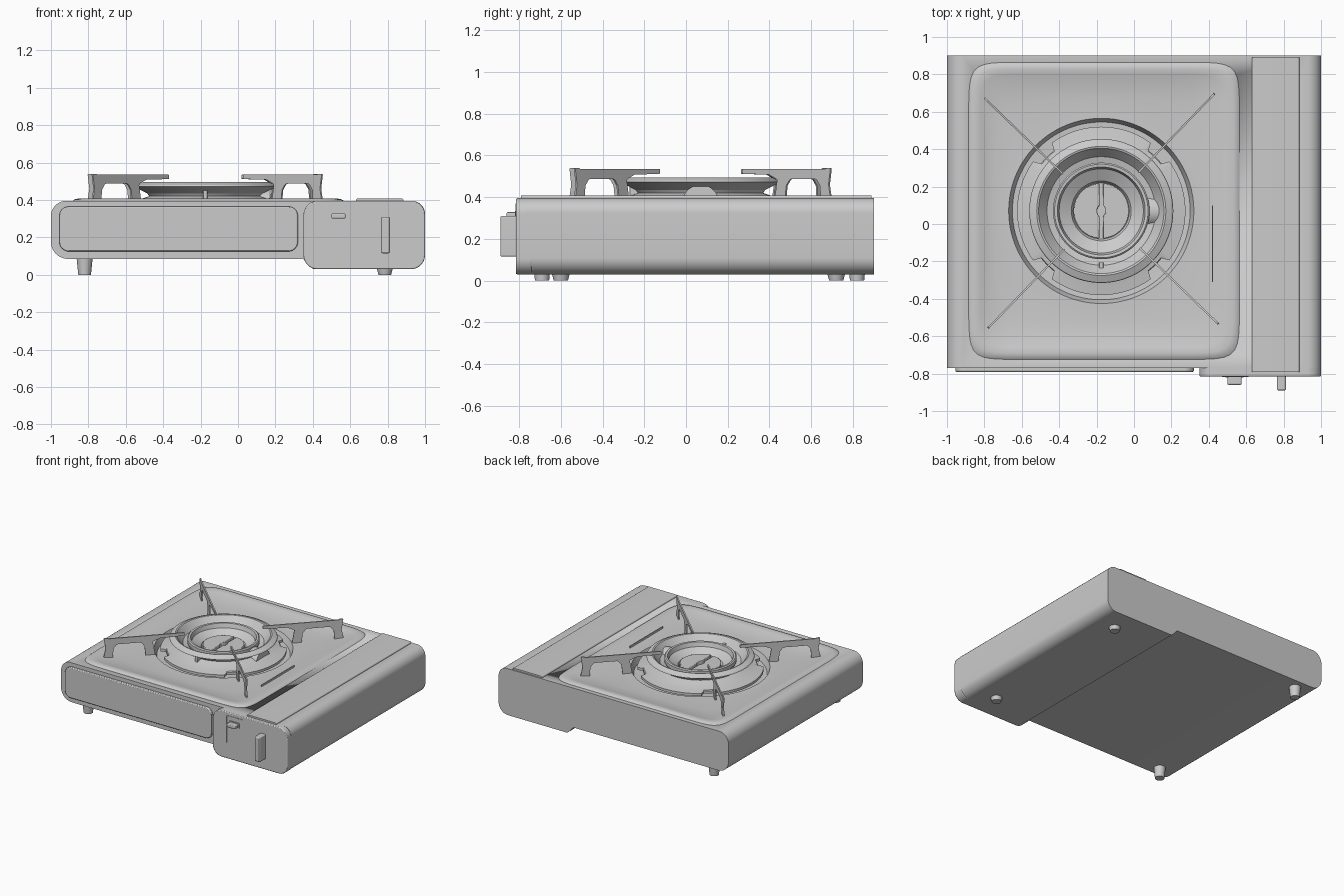
import bpy, bmesh, math
from mathutils import Vector

if "Cube" in bpy.data.objects:
    bpy.data.objects.remove(bpy.data.objects["Cube"])

BX, BY = -0.175, 0.07          # burner centre


def finish(name, bm, angle=30, bevel=0):
    me = bpy.data.meshes.new(name)
    bm.to_mesh(me)
    bm.free()
    ob = bpy.data.objects.new(name, me)
    bpy.context.collection.objects.link(ob)
    if bevel:
        m = ob.modifiers.new("bevel", 'BEVEL')
        m.width, m.segments, m.limit_method = bevel, 2, 'ANGLE'
    bpy.ops.object.select_all(action='DESELECT')
    ob.select_set(True)
    bpy.context.view_layer.objects.active = ob
    bpy.ops.object.shade_smooth_by_angle(angle=math.radians(angle))
    return ob


def fillet(pts, seg=8):
    """Round each (x, z, radius) corner of a polygon."""
    out = []
    for i, (x, z, r) in enumerate(pts):
        p = Vector((x, z))
        if r == 0:
            out.append(p)
            continue
        a = (Vector(pts[i - 1][:2]) - p).normalized()
        b = (Vector(pts[(i + 1) % len(pts)][:2]) - p).normalized()
        half = a.angle(b) / 2
        c = p + (a + b).normalized() * (r / math.sin(half))
        s, e = p + a * (r / math.tan(half)) - c, p + b * (r / math.tan(half)) - c
        for k in range(seg + 1):
            t = k / seg
            out.append(c + (s.lerp(e, t)).normalized() * r)
    return out


def prism(name, pts, y0, y1, bevel=0):
    """Extrude an x-z outline along y."""
    bm = bmesh.new()
    vs = [bm.verts.new((p[0], y0, p[1])) for p in pts]
    f = bm.faces.new(vs)
    new = bmesh.ops.extrude_face_region(bm, geom=[f])['geom']
    bmesh.ops.translate(bm, vec=(0, y1 - y0, 0),
                        verts=[g for g in new if isinstance(g, bmesh.types.BMVert)])
    bmesh.ops.recalc_face_normals(bm, faces=bm.faces)
    return finish(name, bm, bevel=bevel)


def rect(x0, x1, z0, z1, r=0):
    return fillet([(x0, z0, r), (x1, z0, r), (x1, z1, r), (x0, z1, r)])


def rings(name, loops, n=96, cap=False, angle=30):
    """Skin loops of (centre x, centre y, half x, half y, roundness power, z, notch)."""
    bm = bmesh.new()
    prev = None
    for cx, cy, a, b, p, z, notch in loops:
        ring = []
        for k in range(n):
            t = 2 * math.pi * k / n
            c, s = math.cos(t), math.sin(t)
            r = (abs(c / a) ** p + abs(s / b) ** p) ** (-1 / p)
            if abs((math.degrees(t) % 90) - 45) < 8:
                r -= notch
            ring.append(bm.verts.new((cx + r * c, cy + r * s, z)))
        if prev:
            for k in range(n):
                j = (k + 1) % n
                bm.faces.new((prev[k], prev[j], ring[j], ring[k]))
        prev = ring
    if cap:
        bm.faces.new(prev)
    return finish(name, bm, angle)


def lathe(name, profile, x=BX, y=BY, n=96, cap=False, notches=()):
    return rings(name, [(x, y, r, r, 2, z, 0.04 if i in notches else 0)
                        for i, (r, z) in enumerate(profile)], n, cap)


# main housing with a stepped underside, opened up for the burner well
body = prism("housing", fillet([(-1, .085, .09), (.35, .085, .02), (.40, .03, .03),
                                (1, .03, .08), (1, .395, .07), (-1, .395, .08)]), -.77, .9)
cutter = prism("well_cutter", rect(-.82, .48, .2, .8), -.64, .78)
cutter.hide_render = True
mod = body.modifiers.new("well", 'BOOLEAN')
mod.operation, mod.object, mod.solver = 'DIFFERENCE', cutter, 'EXACT'
bpy.context.view_layer.objects.active = body
bpy.ops.object.modifier_apply(modifier="well")
bpy.data.objects.remove(cutter)

# pressed top plate sloping down to the round dish
rings("top_plate", [(-.16, .07, .73, .80, 14, .39, 0),
                    (-.16, .07, .715, .785, 14, .403, 0),
                    (-.16, .07, .69, .76, 14, .408, 0),
                    (-.165, .07, .655, .73, 14, .402, 0),
                    (-.17, .07, .63, .70, 12, .394, 0),
                    (BX, BY, .57, .60, 5, .380, 0),
                    (BX, BY, .51, .51, 2, .383, 0),
                    (BX, BY, .495, .495, 2, .383, 0),
                    (BX, BY, .475, .475, 2, .335, 0),
                    (BX, BY, .30, .30, 2, .325, 0)], n=192, cap=True)
prism("canister_lid", rect(.63, .885, .385, .408, .011), -.79, .89)
prism("plate_slot", rect(.417, .423, .385, .401), -.31, .10)

# front panels
prism("front_panel", rect(-.955, .32, .125, .365, .05), -.79, -.76, .006)
prism("control_box", rect(.35, 1, .03, .395, .075), -.815, -.74, .006)
for x in (.47, .607):
    prism("lever_guide", rect(x, x + .004, .155, .37), -.818, -.81)
prism("lever_guide_top", rect(.47, .611, .366, .37), -.818, -.81)
prism("lever_slot", rect(.49, .585, .29, .335, .01), -.82, -.81)
prism("lever", rect(.5, .575, .3, .328, .008), -.86, -.81, .006)
# knob with a rounded grip outline, bevelled toward the front
prism("knob", rect(.765, .812, .115, .31, .008), -.89, -.81, .014)

# feet
for x, y, top in ((-.82, -.69, .09), (-.82, .82, .09), (.785, -.6, .035), (.785, .72, .035)):
    bm = bmesh.new()
    bmesh.ops.create_cone(bm, cap_ends=True, segments=24, radius1=.034, radius2=.043, depth=top)
    bmesh.ops.translate(bm, verts=bm.verts, vec=(x, y, top / 2))
    finish("foot", bm)

# drip pan with leg notches, flaring into the wind shield
lathe("wind_shield", [(.45, .365), (.45, .385), (.405, .392), (.36, .40), (.30, .42), (.31, .435),
                      (.385, .472), (.38, .48), (.345, .495), (.335, .492), (.29, .435), (.25, .425)],
      n=180, notches=(0, 1))

# burner head and split cap
lathe("burner_head", [(.245, .33), (.245, .43), (.258, .44), (.258, .468), (.25, .475),
                      (.235, .473), (.225, .44), (.16, .405), (.15, .385)], cap=True)
for side in (-1, 1):
    pts = []
    for k in range(33):
        t = math.radians(-86 + 172 * k / 32)
        pts.append((side * .148 * math.cos(t), .148 * math.sin(t)))
    cxy = [(side * .01, .03), (side * .022, .012), (side * .022, -.012), (side * .01, -.03)]
    half = prism("burner_cap_half", pts + cxy, .37, .42, .004)
    half.rotation_euler.x = math.pi / 2
    half.location = (BX, BY, 0)
prism("igniter", rect(BX - .012, BX + .012, .39, .455), -.27, -.205, .003)

# gas tube feeding the burner from the right
bm = bmesh.new()
bmesh.ops.create_cone(bm, cap_ends=True, segments=32, radius1=.088, radius2=.088, depth=.1)
tube = finish("gas_tube", bm)
tube.rotation_euler.y = math.pi / 2
tube.location = (.118, BY, .372)

# four pot supports
leg = fillet([(.285, .512, .004), (.46, .508, .01), (.515, .485, .01), (.495, .375, 0),
              (.565, .375, 0), (.575, .455, .015), (.60, .487, .02), (.775, .487, .02),
              (.80, .455, .015), (.805, .385, 0), (.872, .385, 0), (.857, .46, .02),
              (.87, .54, .006), (.845, .54, .004), (.835, .535, 0), (.285, .535, .004)], 4)
for k in range(4):
    ob = prism("pot_support", leg, -.005, .005)
    ob.location = (BX, BY, 0)
    ob.rotation_euler.z = math.radians(46 + 90 * k)
